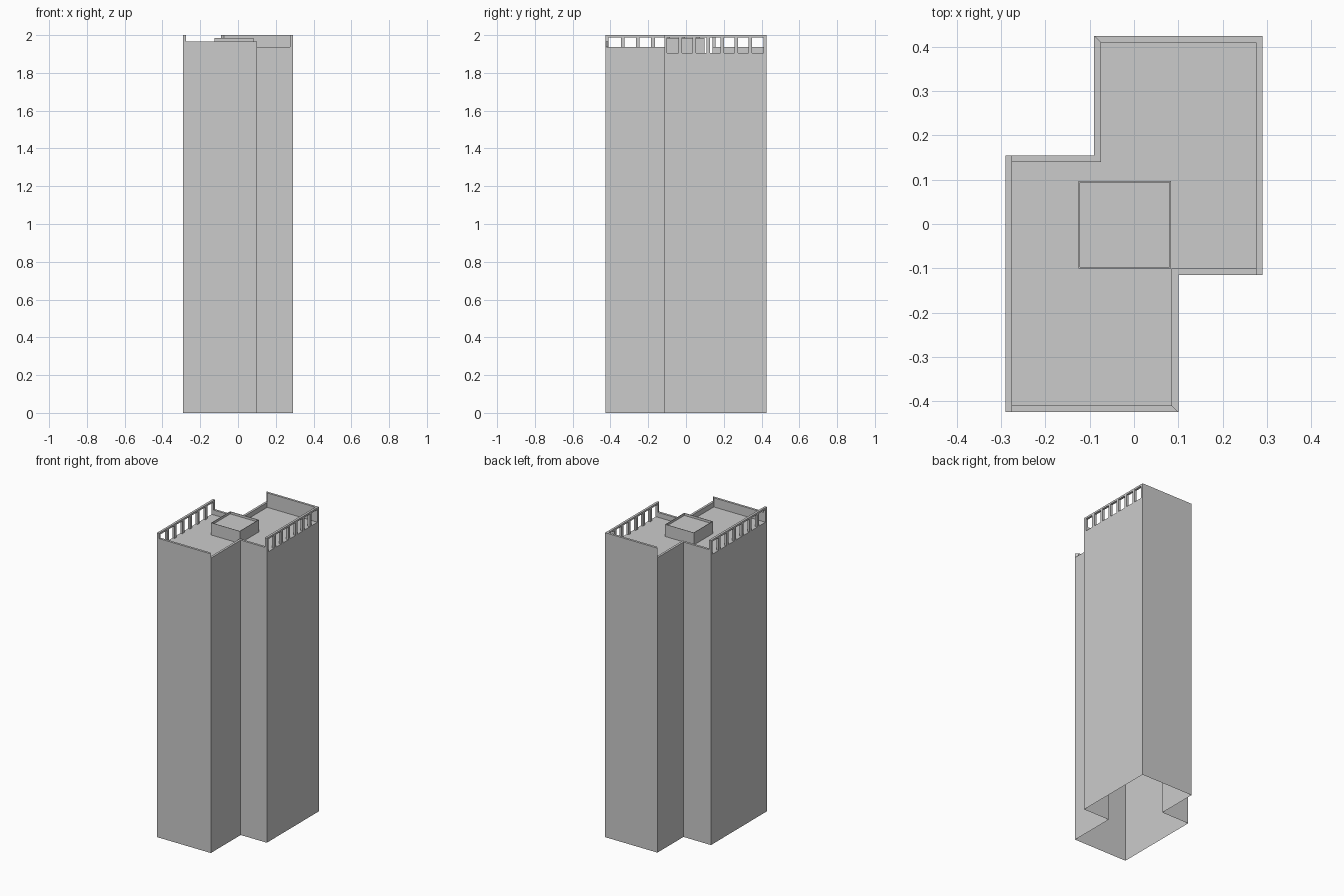
import bpy, bmesh

if "Cube" in bpy.data.objects:
    bpy.data.objects.remove(bpy.data.objects["Cube"])

ROOF, TOP, T = 1.905, 2.0, 0.015
# Stepped footprint, counter-clockwise, with the parapet height of the side leaving each corner
CORNERS = [(-0.29, -0.425), (0.10, -0.425), (0.10, -0.115), (0.29, -0.115),
           (0.29, 0.425), (-0.09, 0.425), (-0.09, 0.155), (-0.29, 0.155)]
HEIGHTS = [1.965, 1.937, 1.937, ROOF, TOP, 1.937, 1.937, ROOF]
N = len(CORNERS)


def finish(bm, name):
    mesh = bpy.data.meshes.new(name)
    bm.to_mesh(mesh)
    bm.free()
    ob = bpy.data.objects.new(name, mesh)
    bpy.context.collection.objects.link(ob)
    return ob


def add_box(bm, lo, hi):
    cube = bmesh.ops.create_cube(bm, size=1)
    for v in cube["verts"]:
        v.co = [(a + b) / 2 + c * (b - a) for a, b, c in zip(lo, hi, v.co)]


def inset(i):
    # Axis-aligned sides: the inward normals of both neighbours add up
    (px, py), (x, y), (nx, ny) = CORNERS[i - 1], CORNERS[i], CORNERS[(i + 1) % N]
    for ax, ay, bx, by in ((px, py, x, y), (x, y, nx, ny)):
        length = abs(bx - ax) + abs(by - ay)
        px, py = -(by - ay) / length * T, (bx - ax) / length * T
        yield px, py


INNER = []
for i, (x, y) in enumerate(CORNERS):
    (ax, ay), (bx, by) = inset(i)
    INNER.append((x + ax + bx, y + ay + by))

# Tower shell: walls, mitred parapet and sunken roof, open underneath
bm = bmesh.new()


def face(*pts):
    bm.faces.new([bm.verts.new(p) for p in pts])


for i in range(N):
    j, h = (i + 1) % N, HEIGHTS[i]
    a, b, c, d = CORNERS[i], CORNERS[j], INNER[j], INNER[i]
    face((*a, 0), (*b, 0), (*b, h), (*a, h))
    face((*a, h), (*b, h), (*c, h), (*d, h))
    if h > ROOF:
        face((*d, h), (*c, h), (*c, ROOF), (*d, ROOF))
    # Mitred end where the next side has another height
    k = HEIGHTS[j]
    if abs(h - k) > 1e-4:
        q = [(*b, k), (*c, k), (*c, h), (*b, h)]
        face(*(q if h > k else q[::-1]))
face(*[(*p, ROOF) for p in INNER])
bmesh.ops.remove_doubles(bm, verts=bm.verts, dist=1e-5)
finish(bm, "tower_shell")


# Open railings along the two long outer sides
def railing(name, x0, y0, y1, gaps=7, post=0.02, rail=0.012):
    bm = bmesh.new()
    add_box(bm, (x0, y0, TOP - rail), (x0 + T, y1, TOP))
    for i in range(gaps + 1):
        w = T if i in (0, gaps) else post
        y = y0 + (y1 - y0 - w) * i / gaps
        add_box(bm, (x0, y, ROOF), (x0 + T, y + w, TOP - rail))
    finish(bm, name)


railing("left_railing", -0.29, -0.425, 0.155)
railing("right_railing", 0.29 - T, -0.115, 0.425)

# Roof plant box with a thin raised rim
bm = bmesh.new()
add_box(bm, (-0.125, -0.1, ROOF), (0.083, 0.097, 1.985))
bm.normal_update()
top = [f for f in bm.faces if f.normal.z > 0.9]
bottom = [f for f in bm.faces if f.normal.z < -0.9]
bmesh.ops.inset_region(bm, faces=top, thickness=0.004)
bmesh.ops.translate(bm, verts=top[0].verts, vec=(0, 0, 0))
inner = bmesh.ops.extrude_discrete_faces(bm, faces=top)["faces"]
bmesh.ops.translate(bm, verts=inner[0].verts, vec=(0, 0, -0.015))
bmesh.ops.delete(bm, geom=bottom, context="FACES")
finish(bm, "roof_box")
